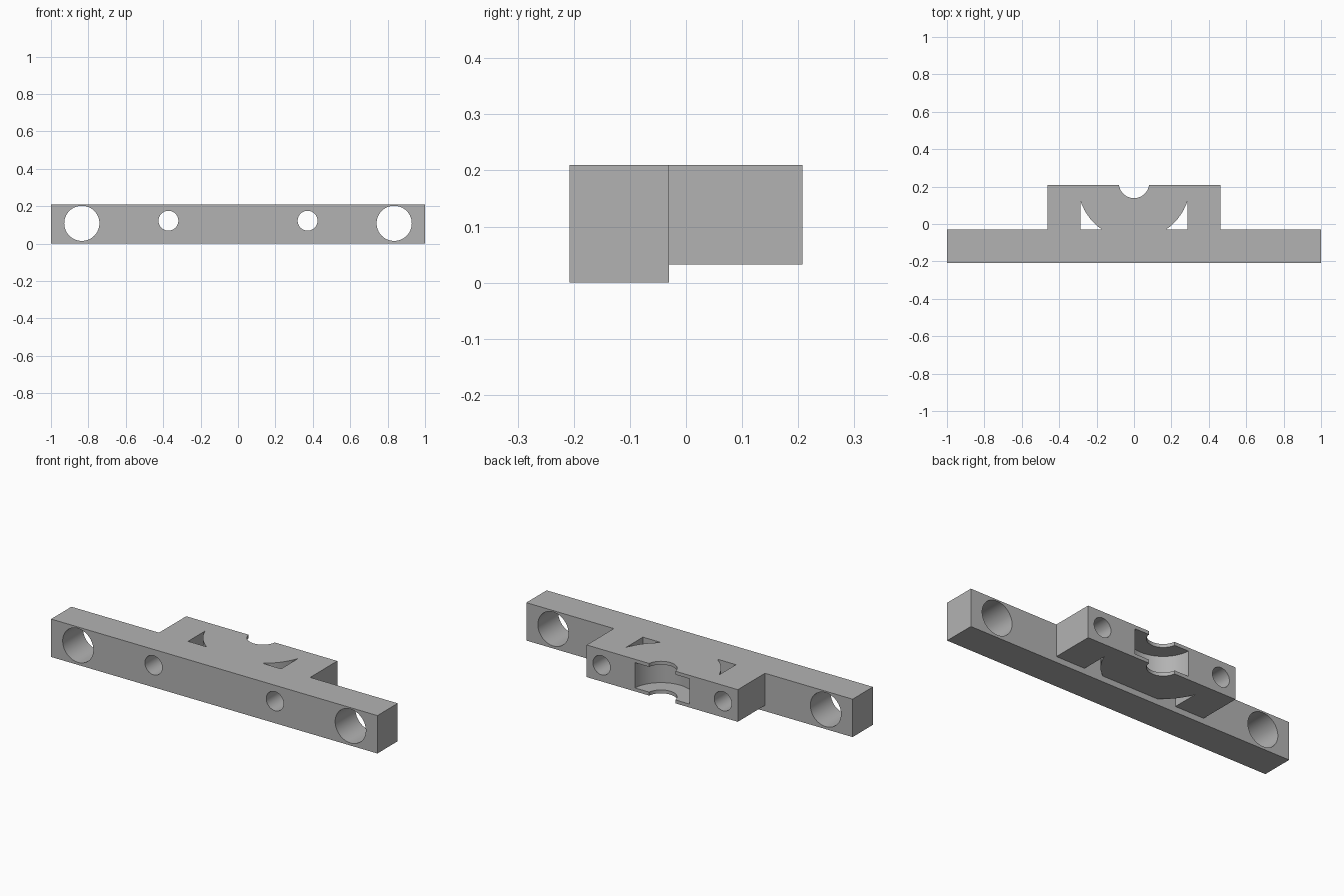
import bpy
import math
from mathutils import Vector

default = bpy.data.objects.get("Cube")
if default:
    bpy.data.objects.remove(default, do_unlink=True)

GREY = (0.45, 0.45, 0.45, 1.0)
material = bpy.data.materials.new("plain grey")
material.use_nodes = True
material.diffuse_color = GREY
material.node_tree.nodes["Principled BSDF"].inputs["Base Color"].default_value = GREY

# Main dimensions
HEIGHT = 0.21
BACK = 0.208
BAR_BACK = -0.03
BLOCK_BOTTOM = 0.032
SEAT_Y = 0.219      # axis of the round seat, just behind the block


def box(name, low, high):
    low, high = Vector(low), Vector(high)
    bpy.ops.mesh.primitive_cube_add(size=1, location=(low + high) / 2)
    ob = bpy.context.object
    ob.name = name
    ob.scale = high - low
    bpy.ops.object.transform_apply(location=True, rotation=True, scale=True)
    return ob


def cylinder(name, radius, depth, location, along_y=False):
    bpy.ops.mesh.primitive_cylinder_add(
        vertices=64, radius=radius, depth=depth, location=location,
        rotation=(math.pi / 2 if along_y else 0, 0, 0))
    ob = bpy.context.object
    ob.name = name
    return ob


def boolean(target, tool, operation):
    mod = target.modifiers.new(tool.name, "BOOLEAN")
    mod.operation = operation
    mod.solver = "EXACT"
    mod.object = tool
    bpy.context.view_layer.objects.active = target
    bpy.ops.object.modifier_apply(modifier=mod.name)
    bpy.data.objects.remove(tool, do_unlink=True)


# Long bar joined to the raised block behind it
body = box("mounting_bar", (-1, -BACK, 0), (1, BAR_BACK, HEIGHT))
block = box("centre_block", (-0.463, BAR_BACK, BLOCK_BOTTOM), (0.463, BACK, HEIGHT))
boolean(body, block, "UNION")

# Relief openings left between a straight-sided window and the round seat wall
window = box("relief_window", (-0.285, BAR_BACK, -0.1), (0.285, 0.15, 0.4))
boolean(window, cylinder("seat_wall", 0.302, 1, (0, SEAT_Y, 0.1)), "DIFFERENCE")
boolean(body, window, "DIFFERENCE")

# Round seat: narrow lips above and below a wider groove
boolean(body, cylinder("lip_cut", 0.081, 1, (0, SEAT_Y, 0.1)), "DIFFERENCE")
groove_middle = (HEIGHT + BLOCK_BOTTOM) / 2
boolean(body, cylinder("groove_cut", 0.168, 0.14, (0, SEAT_Y, groove_middle)), "DIFFERENCE")

# Large end holes and small bolt holes, front to back
for side in (-1, 1):
    for x, z, radius in ((0.835, 0.108, 0.094), (0.372, 0.122, 0.053)):
        hole = cylinder("hole_cut", radius, 1, (side * x, 0, z), along_y=True)
        boolean(body, hole, "DIFFERENCE")

# Finish: one colour, smooth bores, crisp edges
body.data.materials.clear()
body.data.materials.append(material)
for face in body.data.polygons:
    face.material_index = 0
bpy.ops.object.select_all(action="DESELECT")
body.select_set(True)
bpy.context.view_layer.objects.active = body
bpy.ops.object.shade_smooth_by_angle(angle=math.radians(30))
